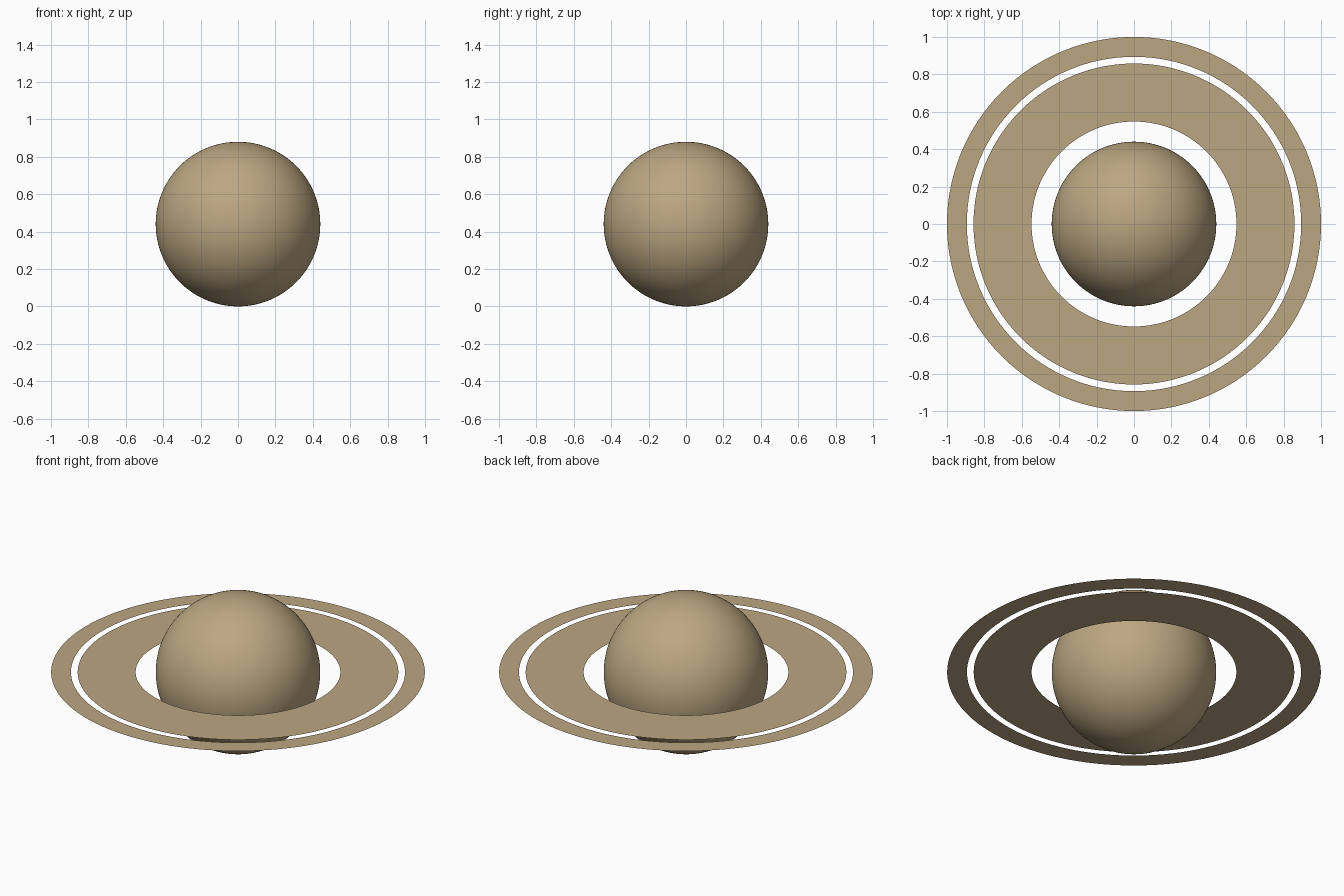
import bpy
import bmesh
import math

cube = bpy.data.objects.get("Cube")
if cube:
    bpy.data.objects.remove(cube, do_unlink=True)

RADIUS = 0.44
SEGMENTS = 128

# One sandy colour for the globe and its rings
sand = bpy.data.materials.new("sand")
sand.use_nodes = True
colour = (0.50, 0.385, 0.22, 1.0)
sand.diffuse_color = colour
sand.node_tree.nodes["Principled BSDF"].inputs["Base Color"].default_value = colour


def add_object(name, bm):
    mesh = bpy.data.meshes.new(name)
    bm.to_mesh(mesh)
    bm.free()
    mesh.materials.append(sand)
    obj = bpy.data.objects.new(name, mesh)
    obj.location.z = RADIUS
    bpy.context.collection.objects.link(obj)
    return obj


def flat_ring(name, inner, outer):
    """Paper-thin annulus facing up, level with the globe's equator."""
    bm = bmesh.new()
    loops = []
    for radius in (inner, outer):
        circle = bmesh.ops.create_circle(bm, segments=SEGMENTS, radius=radius)
        loops.append(circle["verts"])
    for i in range(SEGMENTS):
        j = (i + 1) % SEGMENTS
        bm.faces.new((loops[0][i], loops[1][i], loops[1][j], loops[0][j]))
    bm.normal_update()
    down = [f for f in bm.faces if f.normal.z < 0]
    bmesh.ops.reverse_faces(bm, faces=down)
    return add_object(name, bm)


# Smooth globe
bm = bmesh.new()
bmesh.ops.create_uvsphere(bm, u_segments=SEGMENTS, v_segments=SEGMENTS // 2, radius=RADIUS)
globe = add_object("globe", bm)
globe.data.shade_smooth()

# Broad inner ring and narrow outer ring with a gap between them
flat_ring("inner_ring", 0.548, 0.858)
flat_ring("outer_ring", 0.894, 1.0)
